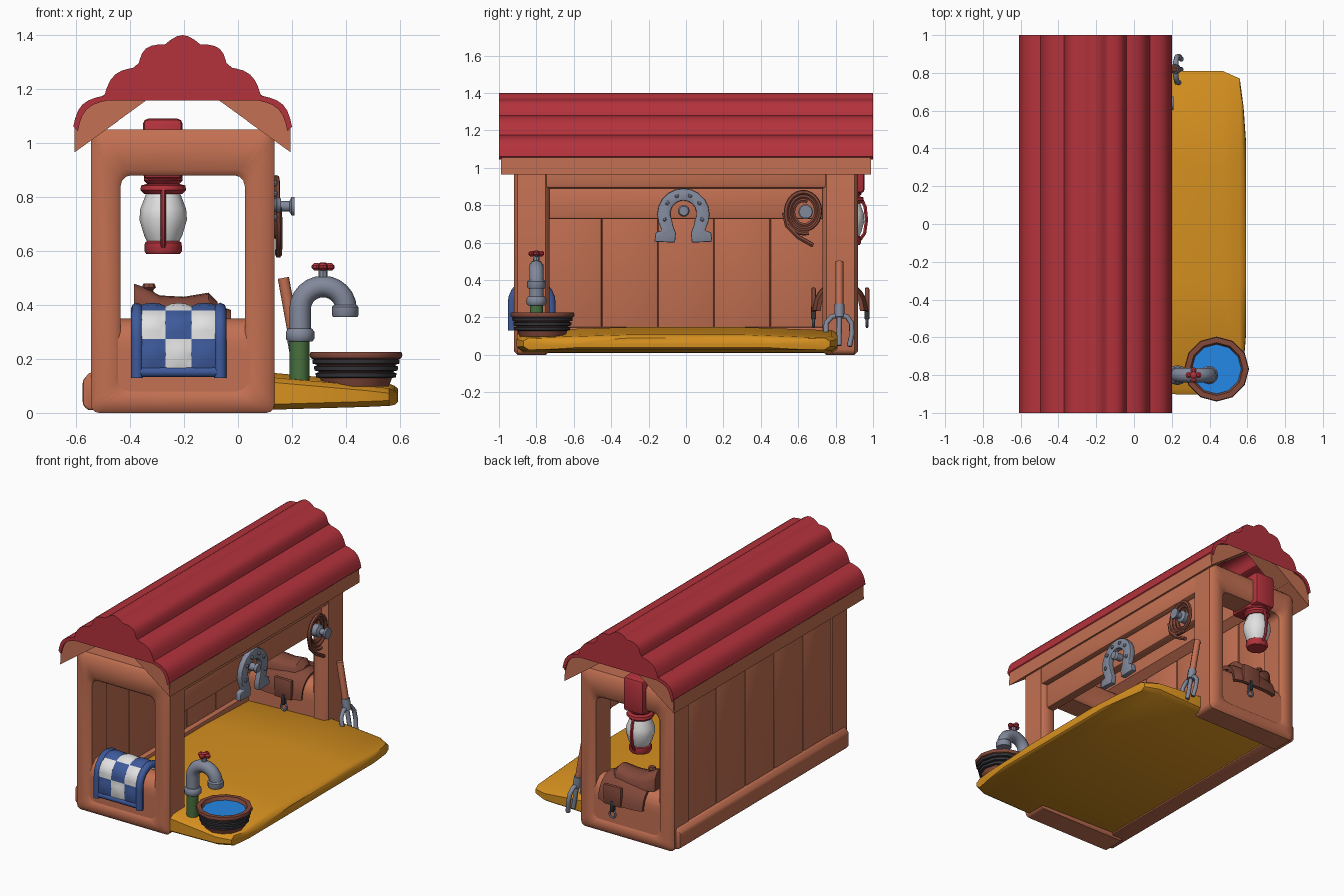
import bpy, bmesh, math
from math import sin, cos, pi, radians

if "Cube" in bpy.data.objects:
    bpy.data.objects.remove(bpy.data.objects["Cube"])

def mat(name, r, g, b):
    m = bpy.data.materials.new(name)
    m.diffuse_color = (r, g, b, 1)
    m.use_nodes = True
    m.node_tree.nodes["Principled BSDF"].inputs["Base Color"].default_value = m.diffuse_color
    return m

WOOD = mat("wood", .546, .162, .084)
LEATHER = mat("dark_leather", .223, .065, .042)
RED = mat("red", .456, .032, .045)
OCHRE = mat("ochre", .68, .283, .014)
BLUE = mat("blue", .048, .102, .328)
WHITE = mat("white", .75, .75, .75)
GREY = mat("steel", .223, .25, .328)
GREEN = mat("green", .065, .162, .048)
BLACK = mat("black", .036, .036, .042)
WATER = mat("water", .017, .242, .791)

def finish(o, angle=40):
    bpy.ops.object.select_all(action='DESELECT')
    o.select_set(True)
    bpy.context.view_layer.objects.active = o
    bpy.ops.object.convert(target='MESH')
    bpy.ops.object.shade_smooth_by_angle(angle=radians(angle))
    return o

def build(name, verts, faces, mats, bevel=0, solid=0, index=None):
    me = bpy.data.meshes.new(name)
    me.from_pydata(verts, [], faces)
    for m in mats if isinstance(mats, list) else [mats]:
        me.materials.append(m)
    for k, p in enumerate(me.polygons):
        p.material_index = index[k] if index else 0
    bm = bmesh.new()
    bm.from_mesh(me)
    bmesh.ops.recalc_face_normals(bm, faces=bm.faces)
    bm.to_mesh(me)
    bm.free()
    o = bpy.data.objects.new(name, me)
    bpy.context.collection.objects.link(o)
    if solid:
        s = o.modifiers.new("solid", 'SOLIDIFY')
        s.thickness, s.offset = solid, 0
    if bevel:
        b = o.modifiers.new("bevel", 'BEVEL')
        b.width, b.segments = bevel, 2
    return finish(o)

def loft(name, rows, mats, ring=True, loop=False, caps=True, pick=None, **kw):
    n, m = len(rows), len(rows[0])
    faces, index = [], []
    for i in range(n if loop else n - 1):
        for j in range(m if ring else m - 1):
            a, b, k = i * m, (i + 1) % n * m, (j + 1) % m
            faces.append((a + j, a + k, b + k, b + j))
            index.append(pick(i, j) if pick else 0)
    if ring and caps and not loop:
        faces += [tuple(range(m)), tuple(range((n - 1) * m, n * m))]
        index += [0, 0]
    return build(name, [v for r in rows for v in r], faces, mats, index=index, **kw)

def prism(name, pts, a, b, axis, m, bevel=0):
    put = (lambda p, t: (p[0], t, p[1])) if axis == 'y' else (lambda p, t: (t, p[0], p[1]))
    return loft(name, [[put(p, t) for p in pts] for t in (a, b)], m, bevel=bevel)

def box(name, x0, x1, y0, y1, z0, z1, m, bevel=.015):
    return prism(name, [(x0, z0), (x1, z0), (x1, z1), (x0, z1)], y0, y1, 'y', m, bevel)

def lathe(name, prof, c, m, n=12, axis='z'):
    rows = []
    for r, h in prof:
        ring = [(r * cos(2 * pi * k / n), r * sin(2 * pi * k / n)) for k in range(n)]
        rows.append([(c[0] + u, c[1] + v, c[2] + h) if axis == 'z' else (c[0] + h, c[1] + u, c[2] + v)
                     for u, v in ring])
    return loft(name, rows, m)

def tube(name, pts, r, m, res=2):
    cu = bpy.data.curves.new(name, 'CURVE')
    cu.dimensions, cu.bevel_depth, cu.bevel_resolution, cu.use_fill_caps = '3D', r, res, True
    sp = cu.splines.new('POLY')
    sp.points.add(len(pts) - 1)
    for q, p in zip(sp.points, pts):
        q.co = (*p, 1)
    cu.materials.append(m)
    o = bpy.data.objects.new(name, cu)
    bpy.context.collection.objects.link(o)
    return finish(o, 50)

def arch(hw, zc, z0, n):
    """Points (y, z, normal y, normal z) evenly along an upside-down U."""
    s = zc - z0
    L, out = 2 * s + pi * hw, []
    for i in range(n + 1):
        d = L * i / n
        if d < s: out.append((-hw, z0 + d, -1, 0))
        elif d > L - s: out.append((hw, z0 + L - d, 1, 0))
        else:
            a = pi - (d - s) / hw
            out.append((hw * cos(a), zc + hw * sin(a), cos(a), sin(a)))
    return out

# End frames: rounded rectangles with chamfered section
def rrect(x0, x1, z0, z1, r):
    out = []
    for cx, cz, a0 in ((x1 - r, z1 - r, 0), (x0 + r, z1 - r, 90), (x0 + r, z0 + r, 180), (x1 - r, z0 + r, 270)):
        out += [(cx + r * cos(radians(a0 + k * 30)), cz + r * sin(radians(a0 + k * 30))) for k in range(4)]
    return out

for side, name in ((-1, "front_frame"), (1, "back_frame")):
    rows = []
    for inner, d, y in ((0, 0, .90), (0, .02, .92), (1, .02, .92), (1, 0, .90),
                        (1, 0, .75), (1, .02, .73), (0, .02, .73), (0, 0, .75)):
        p = (rrect(-.435 - d, .025 + d, .09 - d, .88 + d, .04) if inner
             else rrect(-.545 + d, .135 - d, d, 1.05 - d, .03))
        rows.append([(x, side * y, z) for x, z in p])
    loft(name, rows, WOOD, loop=True)
    # rounded rail in the lower opening
    prism(name + "_rail", [(side * .825 + p[0], p[1]) for p in arch(.085, .265, .05, 16)], -.45, .04, 'x', WOOD)

# Side beams, back wall planks, bottom log
box("side_top_beam", .03, .135, -.76, .76, .89, 1.05, WOOD, .02)
box("side_peg_beam", .035, .1, -.76, .76, .725, .9, WOOD, .015)
for k in range(5):
    y = -.75 + k * .3
    box(f"wall_plank_{k+1}", -.54, -.475, y, y + .3, .08, 1.03, WOOD, .012)
prism("wall_bottom_log", [(-.575, .03), (-.555, .01), (-.44, .01), (-.44, .15), (-.55, .15), (-.575, .12)],
      -.88, .88, 'y', WOOD, .01)

# Roof: scalloped tiles over brown gables and eave boards
def scallops(shift):
    v = [(.405, 1.06), (.29, 1.175), (.165, 1.28), (.065, 1.365)]
    v = [(-u, z) for u, z in v] + v[::-1]
    out = []
    for (u0, z0), (u1, z1) in zip(v, v[1:]):
        L = math.hypot(u1 - u0, z1 - z0)
        nu, nz = -(z1 - z0) / L, (u1 - u0) / L
        for k in range(7):
            t = k / 6
            h = .034 * sin(pi * t) - shift
            out.append((-.205 + u0 + (u1 - u0) * t + nu * h, z0 + (z1 - z0) * t + nz * h))
    return out

under = scallops(.024)
prism("roof_tiles", [(max(-.61, min(.2, x)), z) for x, z in scallops(0)] + under[::-1], -1, 1, 'y', RED)
gable = scallops(.015) + [(.195, .965), (-.205, 1.255), (-.605, .965)]
for side in (-1, 1):
    prism("gable_board", gable, side * .99, side * .86, 'y', WOOD)
    prism("eave_board", [(-.205 + side * u, z) for u, z in
          ((.4, .965), (.4, 1.06), (.29, 1.165), (.24, 1.2), (.24, 1.08))], -.985, .985, 'y', WOOD)

# Floor platform, gently crowned and sloping outwards
rows = []
for x, y0, y1, zt, zb in ((-.46, -.8, .8, .125, .02), (.13, -.9, .81, .148, .012), (.47, -.905, .81, .118, .022),
                          (.56, -.87, .77, .108, .026), (.58, -.75, .62, .1, .03), (.592, -.6, .45, .09, .04)):
    rows.append([(x, y, z) for y, z in (
        (y0, zb + .02), (y0 + .03, zb), (y1 - .03, zb), (y1, zb + .02), (y1, zt - .035),
        (y1 - .03, zt - .017), (.3, zt), (-.3, zt), (y0 + .03, zt - .017), (y0, zt - .035))])
loft("floor", rows, OCHRE)

# Quilted blanket over the front rail
A = arch(.105, .28, .16, 20)
rows = []
for i, (y, z, ny, nz) in enumerate(A):
    row = []
    for j in range(13):
        h = .012 * abs(sin(pi * i / 4) * sin(pi * j / 4)) ** .5
        row.append((-.365 + .29 * j / 12, -.825 + y + ny * h, z + nz * h))
    rows.append(row)
loft("blanket", rows, [BLUE, WHITE], ring=False, solid=.02, pick=lambda i, j: (i // 4 + j // 4) % 2)
for x in (-.374, -.066):
    tube("blanket_side_hem", [(x, -.825 + p[0], p[1]) for p in arch(.105, .28, .13, 18)], .023, BLUE)
for y in (-.93, -.72):
    tube("blanket_bottom_hem", [(-.38, y, .152), (-.06, y, .152)], .02, BLUE)

# Saddle on the back rail
rows = []
for x, grow in ((-.35, 0), (-.28, .012), (-.17, .015), (-.08, .012), (-.03, -.005)):
    rows.append([(x, .825 + y * (1 + max(0, .36 - z) * 1.3), z) for y, z, _, _ in arch(.105 + grow, .27, .235, 14)])
loft("saddle_skirt", rows, LEATHER, ring=False, solid=.024)
rows = []
for x, w, zt in ((-.385, .05, .478), (-.345, .085, .465), (-.29, .09, .435), (-.2, .085, .43), (-.11, .075, .445), (-.075, .04, .41)):
    rows.append([(x, .825 + w * cos(pi * k / 8), .35 + (zt - .35) * sin(pi * k / 8) ** .6 if 0 < k < 8 else .35)
                 for k in range(9)])
loft("saddle_seat", rows, LEATHER)
lathe("saddle_horn", [(.022, .4), (.016, .455), (.026, .465), (.02, .48)], (-.33, .825, 0), LEATHER, 8)
for y in (.682, .968):
    box("saddle_flap", -.21, -.08, y - .012, y + .012, .23, .36, LEATHER, .008)
    box("stirrup_strap", -.155, -.13, y - .014, y + .014, .19, .26, BLACK, .004)
    tube("stirrup", [(-.142 + .022 * cos(k * pi / 5), y, .17 + .022 * sin(k * pi / 5)) for k in range(11)], .007, GREY, 1)

# Lantern and bracket on the back beam
box("lantern_bracket", -.352, -.205, .71, .955, .865, 1.09, RED, .02)
C = (-.277, .87, 0)
lathe("lantern_top", [(.07, .885), (.072, .86), (.06, .848), (.082, .842), (.085, .825), (.07, .81)], C, RED, 10)
lathe("lantern_glass", [(.062, .815), (.085, .755), (.088, .715), (.07, .655), (.055, .625)], C, WHITE, 10)
lathe("lantern_base", [(.055, .64), (.068, .63), (.07, .6), (.062, .588)], C, RED, 10)
for s in (-1, 1):
    tube("lantern_handle", [(C[0], C[1] + s * d, z) for d, z in ((.06, .615), (.085, .65), (.095, .72), (.088, .79), (.07, .83))], .01, RED, 1)

# Pegs, horseshoe and coiled rope
lathe("rope_peg", [(.04, -.05), (.04, .01), (.02, .02), (.02, .05), (.036, .058), (.036, .07)], (.14, .64, .765), GREY, 10, 'x')
lathe("horseshoe_peg", [(.025, -.04), (.025, .04), (.032, .045), (.025, .06)], (.1, -.012, .77), GREY, 10, 'x')
half = [(.14 * cos(radians(a)), .75 + .14 * sin(radians(a))) for a in range(90, -36, -18)]
half += [(.115, .665), (.148, .655), (.155, .605), (.045, .6), (.04, .65), (.055, .69)]
half += [(.07 * cos(radians(a)), .755 + .07 * sin(radians(a))) for a in range(-30, 91, 20)]
arc_out, arc_in = half[:13], half[13:]
outline = half + [(-y, z) for y, z in half[::-1]][1:-1]
prism("horseshoe", [(y - .014, z) for y, z in outline], .098, .135, 'x', GREY, .006)
for a in (-15, 35, 70, 110, 145, 195):
    lathe("horseshoe_stud", [(.012, 0), (.012, .008), (.006, .013)],
          (.133, -.014 + .105 * cos(radians(a)), .752 + .105 * sin(radians(a))), GREY, 8, 'x')
coil = []
for k in range(61):
    a, r = k / 60 * 2.6 * 2 * pi, .055 + .05 * k / 60
    coil.append((.118 + .03 * k / 60, .63 + r * .95 * cos(a + 1.2), .765 + r * 1.1 * sin(a + 1.2)))
tube("rope_coil", coil, .013, LEATHER, 1)
tube("rope_tail", [(.15, .525, .76), (.152, .54, .69), (.152, .6, .63), (.15, .68, .585)], .013, LEATHER, 1)

# Pitchfork leaning on the back post
def lean(y, z):
    return (.168 + (.5 - z) * .18, y, z)

tube("fork_handle", [lean(.82, .5), lean(.82, .25)], .021, WOOD)
tube("fork_socket", [lean(.82, .27), lean(.82, .2)], .027, GREY)
tube("fork_outer_tines", [lean(y, z) for y, z in ((.765, .045), (.748, .11), (.75, .17), (.78, .205), (.82, .21),
                                                   (.86, .205), (.885, .17), (.887, .11), (.873, .045))], .014, GREY)
tube("fork_middle_tine", [lean(.82, .22), lean(.818, .05)], .014, GREY)

# Water pump
PY = -.8
lathe("pump_post", [(.037, .1), (.037, .29)], (.228, PY, 0), GREEN, 10)
lathe("pump_collar", [(.046, .265), (.053, .275), (.053, .3), (.044, .312)], (.23, PY, 0), GREY, 12)
bend = [(.315 - .085 * cos(pi * k / 12), PY, .385 + .083 * sin(pi * k / 12)) for k in range(13)]
tube("pump_pipe", [(.23, PY, .29)] + bend + [(.4, PY, .37)], .04, GREY, 3)
lathe("pump_nozzle", [(.045, .355), (.049, .362), (.049, .392), (.042, .4)], (.397, PY, 0), GREY, 12)
lathe("valve_stem", [(.018, .49), (.015, .55)], (.315, PY, 0), GREY, 8)
for dx, dy in ((1, 0), (-1, 0), (0, 1), (0, -1)):
    lathe("valve_knob", [(.008, -.014), (.017, -.005), (.017, .005), (.008, .014)], (.315 + .025 * dx, PY + .025 * dy, .541), RED, 8)
lathe("valve_hub", [(.018, .53), (.018, .552), (.01, .557)], (.315, PY, 0), RED, 8)

# Water tub with black hoops
T = (.437, -.768, 0)
lathe("tub", [(.122, .098), (.135, .135), (.15, .195), (.168, .203), (.172, .215), (.168, .226),
              (.14, .226), (.13, .2), (.12, .19)], T, LEATHER, 12)
for k in range(3):
    r, z = .14 + .006 * k, .14 + .025 * k
    lathe("tub_hoop", [(r - .01, z - .012), (r + .008, z - .008), (r + .01, z + .007), (r - .005, z + .012)], T, BLACK, 12)
lathe("water", [(.131, .196), (.131, .204)], T, WATER, 12)
